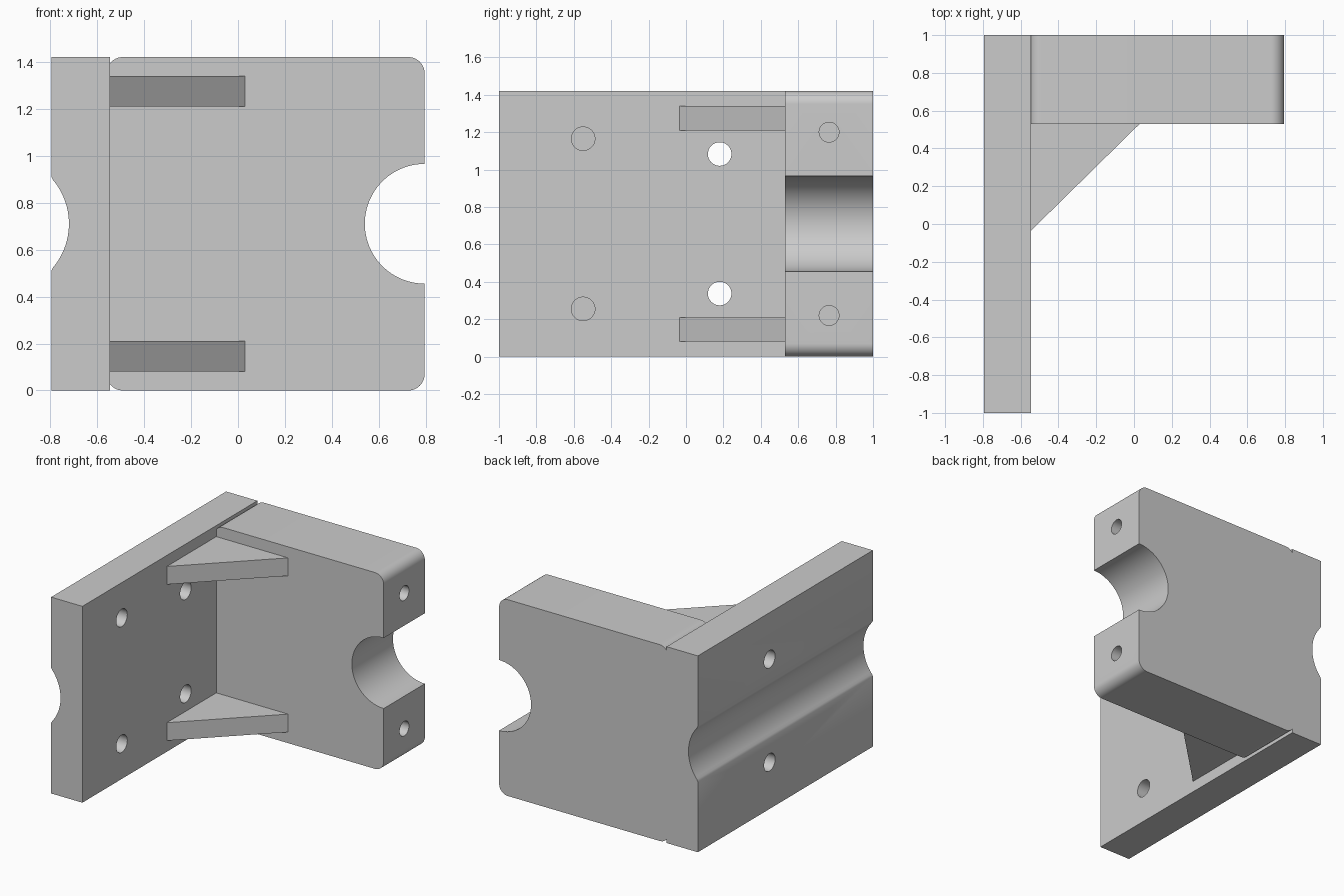
import bpy
import bmesh
from math import sin, cos, radians, asin, degrees
from mathutils import Matrix, Vector

cube = bpy.data.objects.get("Cube")
if cube:
    bpy.data.objects.remove(cube, do_unlink=True)

# Main dimensions
HEIGHT = 1.42
MID = HEIGHT / 2
OUTER, INNER, END = -0.795, -0.545, 0.795   # x of plate faces and block end
BLOCK_FRONT = 0.53

grey = bpy.data.materials.new("plain_grey")
grey.use_nodes = True
colour = (0.6, 0.6, 0.6, 1)
grey.diffuse_color = colour
grey.node_tree.nodes["Principled BSDF"].inputs["Base Color"].default_value = colour


def arc(cx, cy, r, start, end, steps):
    """Points along an arc, angles in degrees."""
    angles = [radians(start + (end - start) * i / steps) for i in range(steps + 1)]
    return [(cx + r * cos(a), cy + r * sin(a)) for a in angles]


def make_object(name, bm):
    bmesh.ops.recalc_face_normals(bm, faces=bm.faces)
    mesh = bpy.data.meshes.new(name)
    bm.to_mesh(mesh)
    bm.free()
    mesh.materials.append(grey)
    obj = bpy.data.objects.new(name, mesh)
    bpy.context.collection.objects.link(obj)
    return obj


def extrude(name, outline, to_3d, direction):
    """Extrude a flat outline into a solid."""
    bm = bmesh.new()
    face = bm.faces.new([bm.verts.new(to_3d(u, v)) for u, v in outline])
    result = bmesh.ops.extrude_face_region(bm, geom=[face], use_keep_orig=True)
    verts = [g for g in result["geom"] if isinstance(g, bmesh.types.BMVert)]
    bmesh.ops.translate(bm, verts=verts, vec=Vector(direction))
    return make_object(name, bm)


def drill(target, y, z, radius, x0, x1):
    """Cut a round hole running along x from x0 to x1."""
    bm = bmesh.new()
    place = Matrix.Translation(((x0 + x1) / 2, y, z)) @ Matrix.Rotation(radians(90), 4, "Y")
    bmesh.ops.create_cone(bm, cap_ends=True, segments=40, radius1=radius,
                          radius2=radius, depth=x1 - x0, matrix=place)
    cutter = make_object("hole_cutter", bm)
    cutter.hide_render = True
    mod = target.modifiers.new("hole", "BOOLEAN")
    mod.operation = "DIFFERENCE"
    mod.solver = "EXACT"
    mod.object = cutter
    activate(target)
    bpy.ops.object.modifier_apply(modifier=mod.name)
    bpy.data.objects.remove(cutter, do_unlink=True)


def activate(obj):
    bpy.ops.object.select_all(action="DESELECT")
    obj.select_set(True)
    bpy.context.view_layer.objects.active = obj


# Long side plate with a shallow round groove along its outer face
groove_r, groove_x = 0.29, -1.01
half = degrees(asin(0.2 / groove_r))
plate_outline = [(OUTER, HEIGHT), (INNER, HEIGHT), (INNER, 0), (OUTER, 0)]
plate_outline += [(OUTER, z) if i in (0, 24) else (x, z) for i, (x, z) in
                  enumerate(arc(groove_x, MID, groove_r, -half, half, 24))]
side_plate = extrude("side_plate", plate_outline, lambda x, z: (x, -1, z), (0, 2, 0))

# Thick block with rounded corners and a half-round notch in its free end
r = 0.07
left_x, right_x = INNER + 0.055, END - r
block_outline = arc(left_x, HEIGHT - r, r, 142, 90, 8)
block_outline += arc(right_x, HEIGHT - r, r, 90, 0, 12)
block_outline += arc(END, MID, 0.255, 90, 270, 48)
block_outline += arc(right_x, r, r, 0, -90, 12)
block_outline += arc(left_x, r, r, -90, -142, 8)
clamp_block = extrude("clamp_block", block_outline,
                      lambda x, z: (x, BLOCK_FRONT, z), (0, 1 - BLOCK_FRONT, 0))

# Triangular braces, screw holes
gusset_outline = [(INNER, -0.035), (0.03, BLOCK_FRONT), (INNER, BLOCK_FRONT)]
parts = [side_plate, clamp_block]
for label, side in (("lower", -1), ("upper", 1)):
    base = MID + side * 0.565 - 0.065
    parts.append(extrude(label + "_gusset", gusset_outline,
                         lambda x, y: (x, y, base), (0, 0, 0.13)))
    drill(side_plate, 0.18, MID + side * 0.373, 0.063, OUTER - 0.1, INNER + 0.1)
    drill(side_plate, -0.55, MID + side * 0.455, 0.063, INNER - 0.16, INNER + 0.1)
    drill(clamp_block, 0.765, MID + side * 0.49, 0.053, END - 0.35, END + 0.1)

for part in parts:
    activate(part)
    bpy.ops.object.shade_smooth_by_angle(angle=radians(30))
